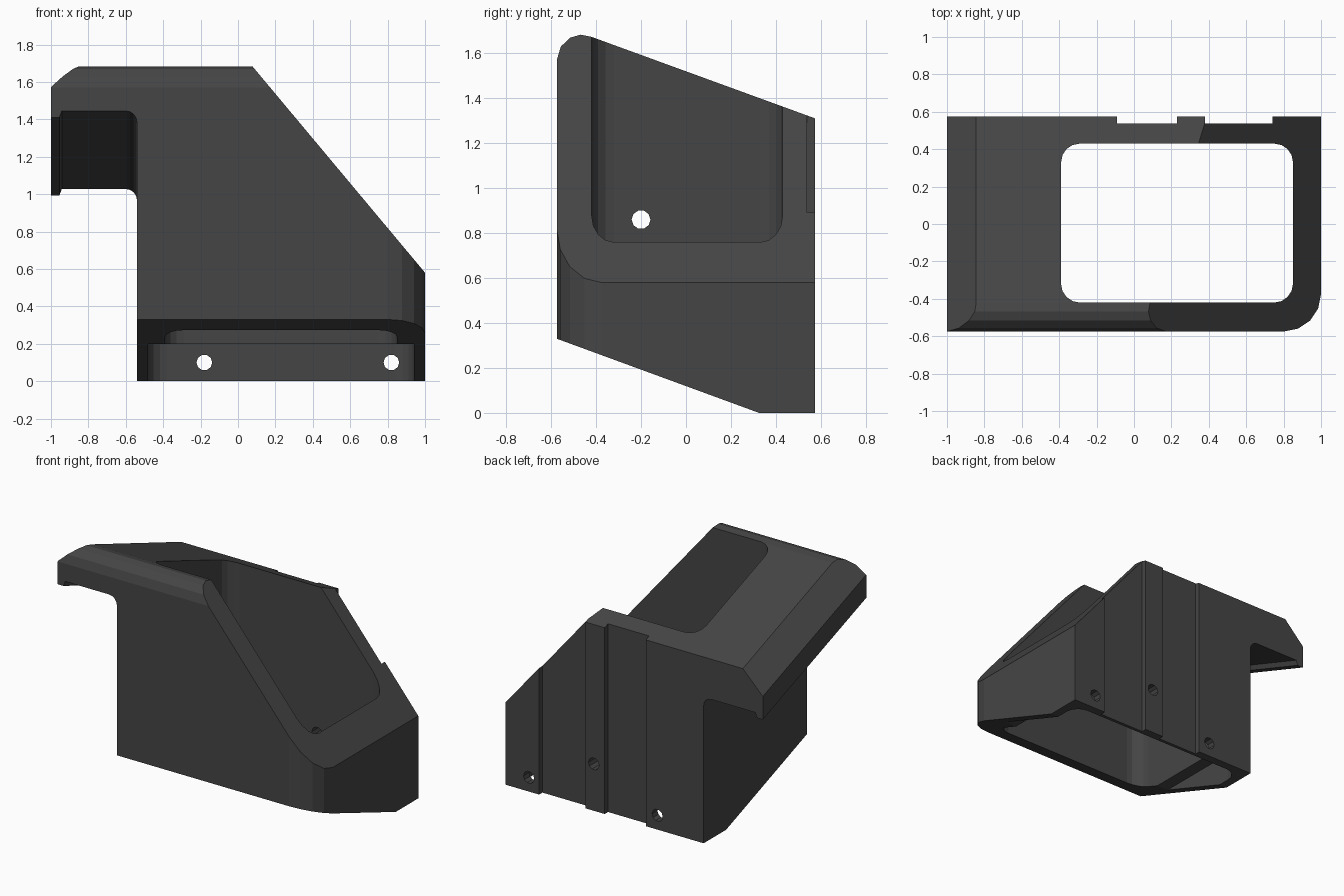
import bpy, bmesh, math
from mathutils import Vector

if "Cube" in bpy.data.objects:
    bpy.data.objects.remove(bpy.data.objects["Cube"])

SLOPE = 0.363          # fall of the top face towards the back
FRONT, BACK = -0.575, 0.575


def prism(name, pts, a, b, place):
    """Extrude a 2D outline between a and b; place(u, v, t) gives the 3D point."""
    bm = bmesh.new()
    rings = [[bm.verts.new(place(u, v, t)) for u, v in pts] for t in (a, b)]
    n = len(pts)
    bm.faces.new(rings[0])
    bm.faces.new(rings[1][::-1])
    for i in range(n):
        j = (i + 1) % n
        bm.faces.new((rings[0][j], rings[0][i], rings[1][i], rings[1][j]))
    bmesh.ops.recalc_face_normals(bm, faces=bm.faces)
    me = bpy.data.meshes.new(name)
    bm.to_mesh(me)
    bm.free()
    ob = bpy.data.objects.new(name, me)
    bpy.context.collection.objects.link(ob)
    return ob


def along_x(u, v, t): return Vector((t, u, v))
def along_y(u, v, t): return Vector((u, t, v))
def along_z(u, v, t): return Vector((u, v, t))
def along_slope(u, v, t): return Vector((u, t, v - SLOPE * (t - FRONT)))


def arc(cx, cy, r, a0, a1, n):
    return [(cx + r * math.cos(math.radians(a0 + (a1 - a0) * i / n)),
             cy + r * math.sin(math.radians(a0 + (a1 - a0) * i / n))) for i in range(n + 1)]


def rounded_rect(x0, x1, y0, y1, r, n=4):
    return (arc(x1 - r, y1 - r, r, 0, 90, n) + arc(x0 + r, y1 - r, r, 90, 180, n)
            + arc(x0 + r, y0 + r, r, 180, 270, n) + arc(x1 - r, y0 + r, r, 270, 360, n))


def circle(x, y, r=0.042, n=10):
    return arc(x, y, r, 0, 360, n)[:-1]


def combine(target, cutter, op='DIFFERENCE'):
    mod = target.modifiers.new(cutter.name, 'BOOLEAN')
    mod.operation, mod.solver, mod.object = op, 'EXACT', cutter
    cutter.hide_render = True
    bpy.context.view_layer.objects.active = target
    bpy.ops.object.modifier_apply(modifier=mod.name)
    bpy.data.objects.remove(cutter)


# housing: plan outline with rounded front corner and two back grooves
plan = [(-1, FRONT)] + arc(0.8, FRONT + 0.2, 0.2, -90, 0, 4) + [
    (1, BACK), (0.74, BACK), (0.74, 0.538), (0.38, 0.538), (0.38, BACK),
    (0.23, BACK), (0.23, 0.538), (-0.09, 0.538), (-0.09, BACK), (-1, BACK)]
housing = prism("housing", plan, -0.2, 2.0, along_z)

# side outline: sloping top and underside, rounded front edge
side = [(FRONT, 0.33), (0.325, 0), (0.7, 0), (0.7, 1.31 - SLOPE * 0.125),
        (-0.42, 1.673), (-0.468, 1.683), (-0.515, 1.67), (-0.557, 1.63), (FRONT, 1.57),
        (-0.7, 1.57), (-0.7, 0.33 + 0.046)]
combine(housing, prism("side_outline", side, -1.3, 1.3, along_x), 'INTERSECT')

# slanted right end
k = 1.1 / 0.92
combine(housing, prism("slant_cut", [(1.3, 0.58 - 0.3 * k), (1.3, 2.2), (0.08 - 0.52 / k, 2.2)],
                       -1, 1, along_y))

# space below the left flange, leaving a small hanging lip
below = [(-1.2, -1), (-0.54, -1)] + arc(-0.6, 1.385, 0.06, 0, 90, 4) + [
    (-0.942, 1.445), (-0.955, 1.41), (-1.2, 1.41)]
combine(housing, prism("flange_cut", below, -0.8, 0.8, along_slope))

# bevel on the flange's outer edge
combine(housing, prism("flange_bevel", [(-1.2, 1.373), (-0.745, 1.828), (-1.2, 1.828)],
                       -0.8, 0.8, along_slope))

# through cavity and the wider recess at the bottom
combine(housing, prism("cavity", rounded_rect(-0.39, 0.85, -0.42, 0.43, 0.1), -0.3, 2.2, along_z))
combine(housing, prism("recess", rounded_rect(-0.48, 0.94, -0.51, 0.515, 0.1), -0.3, 0.2, along_z))

# screw holes in the back wall and a cable hole in the left wall
for i, (x, z) in enumerate([(-0.18, 0.1), (0.82, 0.1), (0.315, 0.33)]):
    combine(housing, prism(f"screw_hole_{i}", circle(x, z), 0.2, 0.8, along_y))
combine(housing, prism("cable_hole", circle(-0.2, 0.86), -0.7, -0.2, along_x))

# dark grey plastic
mat = bpy.data.materials.new("dark_grey")
mat.diffuse_color = (0.06, 0.06, 0.06, 1)
mat.use_nodes = True
mat.node_tree.nodes["Principled BSDF"].inputs["Base Color"].default_value = mat.diffuse_color
housing.data.materials.clear()
housing.data.materials.append(mat)
